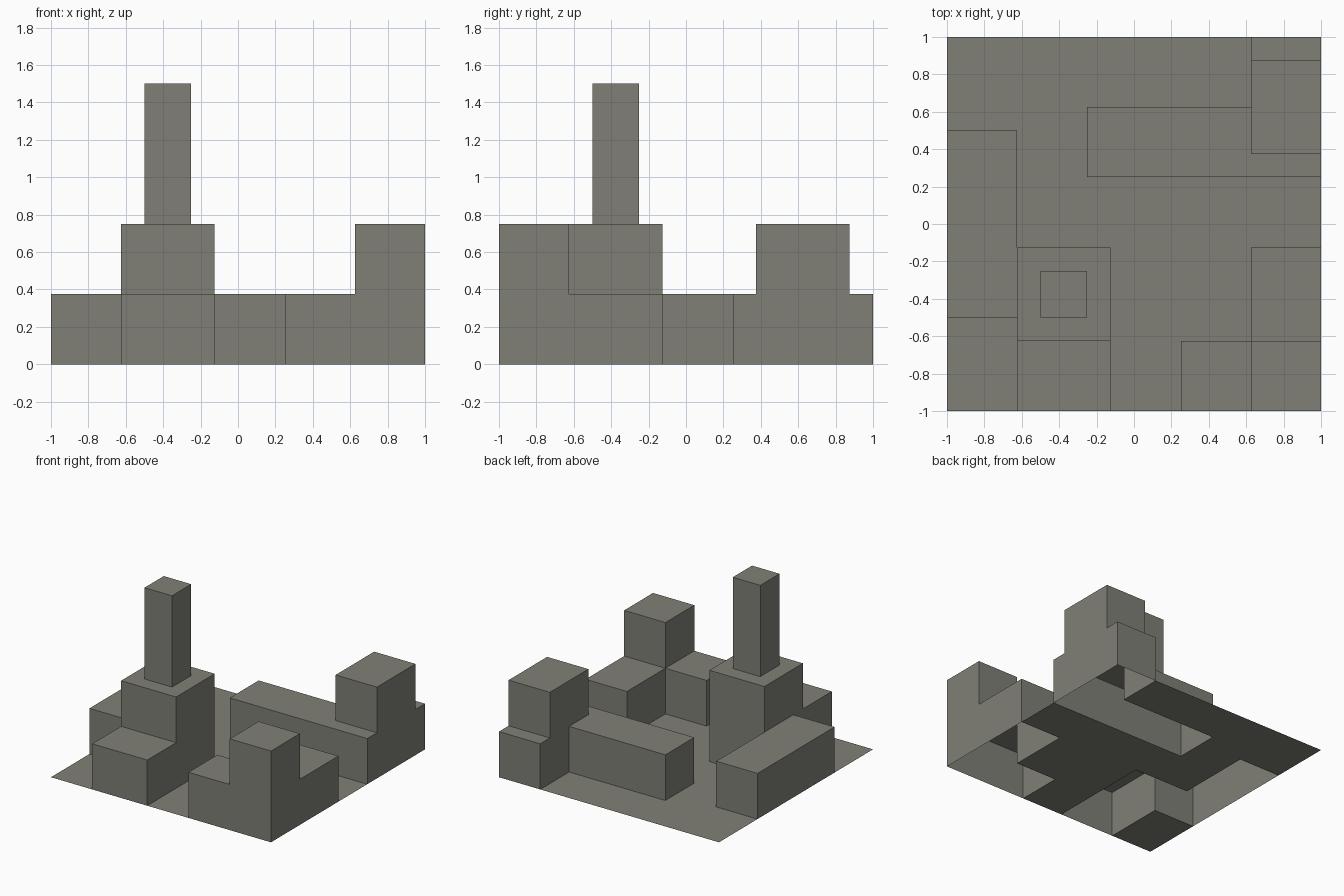
import bpy, bmesh, math

if "Cube" in bpy.data.objects:
    bpy.data.objects.remove(bpy.data.objects["Cube"])

# Blocky fort tile: one thin open-bottomed shell, built from stepped blocks on a 16 x 16 grid
CELLS, CELL, STEP = 16, 0.125, 0.375

# x0, x1, y0, y1 (model units), height in steps
BLOCKS = [
    (-1, -0.625, -0.5, 0.5, 1),             # left wall
    (-0.625, -0.125, -1, -0.625, 1),        # front step
    (-0.625, -0.125, -0.625, -0.125, 2),    # tower base
    (-0.5, -0.25, -0.5, -0.25, 4),          # tower
    (0.25, 1, -1, -0.625, 1),               # front corner wall
    (0.625, 1, -1, -0.125, 1),              # right corner wall
    (0.625, 1, -1, -0.625, 2),              # corner turret
    (-0.25, 1, 0.25, 0.625, 1),             # long back wall
    (0.625, 1, 0.25, 1, 1),                 # back right wall
    (0.625, 1, 0.375, 0.875, 2),            # back turret
]


def level(i, j):
    """Height in steps of a grid cell; outside the tile it is ground level."""
    x, y = (i + 0.5) * CELL - 1, (j + 0.5) * CELL - 1
    return max([h for x0, x1, y0, y1, h in BLOCKS if x0 < x < x1 and y0 < y < y1], default=0)


bm = bmesh.new()


def quad(*corners):
    bm.faces.new([bm.verts.new((i * CELL - 1, j * CELL - 1, k * STEP)) for i, j, k in corners])


for i in range(CELLS):
    for j in range(CELLS):
        h = level(i, j)
        # flat top of the cell
        quad((i, j, h), (i + 1, j, h), (i + 1, j + 1, h), (i, j + 1, h))
        # walls down to any lower neighbour, facing outwards
        ring = [(i, j), (i + 1, j), (i + 1, j + 1), (i, j + 1)]
        for n, (di, dj) in enumerate([(0, -1), (1, 0), (0, 1), (-1, 0)]):
            a, b = ring[n], ring[(n + 1) % 4]
            for k in range(level(i + di, j + dj), h):
                quad((*a, k), (*b, k), (*b, k + 1), (*a, k + 1))

# weld the cells and merge coplanar faces into clean walls and floors
bmesh.ops.remove_doubles(bm, verts=bm.verts[:], dist=0.001)
bmesh.ops.dissolve_limit(bm, angle_limit=math.radians(1), verts=bm.verts[:], edges=bm.edges[:])
bmesh.ops.triangulate(bm, faces=[f for f in bm.faces if len(f.verts) > 4])

mesh = bpy.data.meshes.new("fort_shell")
bm.to_mesh(mesh)
bm.free()
fort = bpy.data.objects.new("fort_shell", mesh)
bpy.context.collection.objects.link(fort)

stone = bpy.data.materials.new("warm grey stone")
stone.diffuse_color = (0.216, 0.216, 0.186, 1)
stone.use_nodes = True
stone.node_tree.nodes["Principled BSDF"].inputs["Base Color"].default_value = stone.diffuse_color
mesh.materials.append(stone)
